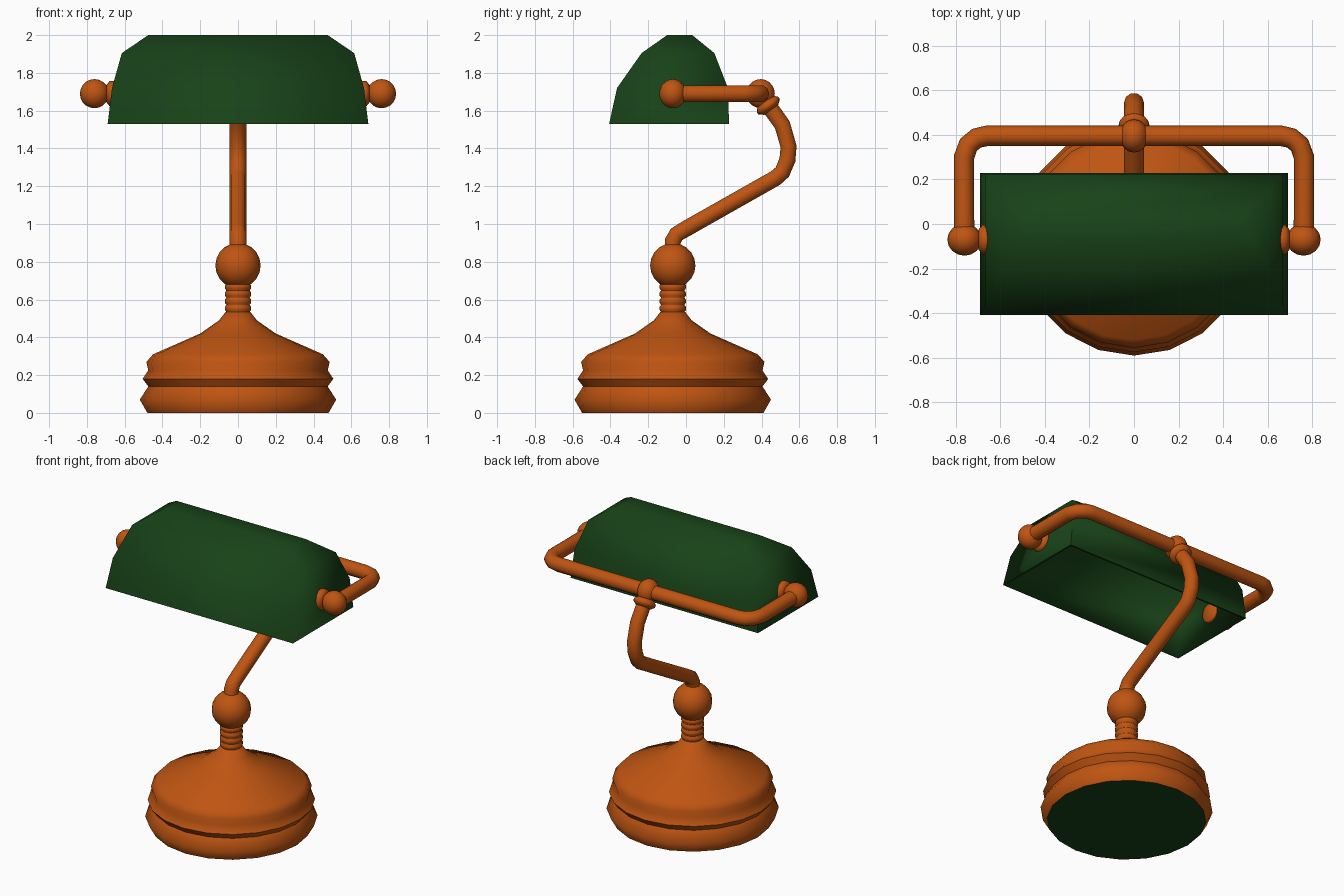
import bpy, bmesh
from math import sin, cos, pi, radians
from mathutils import Vector, Matrix

if "Cube" in bpy.data.objects:
    bpy.data.objects.remove(bpy.data.objects["Cube"])


def material(name, rgb):
    m = bpy.data.materials.new(name)
    m.diffuse_color = (*rgb, 1)
    m.use_nodes = True
    m.node_tree.nodes["Principled BSDF"].inputs["Base Color"].default_value = m.diffuse_color
    return m


COPPER = material("copper", (0.52, 0.09, 0.006))
GREEN = material("green", (0.009, 0.055, 0.009))
AXIS_Y = -0.07      # base and shade pivot line
BAR_Z = 1.69


def finish(obj, mat, angle):
    obj.data.materials.clear()
    obj.data.materials.append(mat)
    bpy.ops.object.select_all(action='DESELECT')
    obj.select_set(True)
    bpy.context.view_layer.objects.active = obj
    bpy.ops.object.shade_smooth_by_angle(angle=radians(angle))
    return obj


def loft(name, rings, mat, angle=65, cap=(True, True), matrix=None):
    """Skin a list of equal-length point loops."""
    bm = bmesh.new()
    loops = [[bm.verts.new(p) for p in ring] for ring in rings]
    n = len(loops[0])
    for a, b in zip(loops, loops[1:]):
        for i in range(n):
            j = (i + 1) % n
            bm.faces.new((a[i], a[j], b[j], b[i]))
    if cap[0]:
        bm.faces.new(loops[0][::-1])
    if cap[1]:
        bm.faces.new(loops[-1])
    if len(rings) > 1:
        bmesh.ops.recalc_face_normals(bm, faces=bm.faces)
    if matrix:
        bm.transform(matrix)
    me = bpy.data.meshes.new(name)
    bm.to_mesh(me)
    bm.free()
    obj = bpy.data.objects.new(name, me)
    bpy.context.collection.objects.link(obj)
    return finish(obj, mat, angle)


def circle(r, z, n):
    return [(r * cos(2 * pi * i / n), r * sin(2 * pi * i / n), z) for i in range(n)]


def lathe(name, profile, n, mat, matrix, **kw):
    return loft(name, [circle(r, z, n) for r, z in profile], mat, matrix=matrix, **kw)


def ball(name, loc, scale):
    bpy.ops.mesh.primitive_uv_sphere_add(segments=16, ring_count=10, radius=1)
    obj = bpy.context.object
    obj.name = name
    obj.data.transform(Matrix.Translation(loc) @ Matrix.Diagonal((*scale, 1)))
    return finish(obj, COPPER, 65)


def tube(name, points, radius):
    cu = bpy.data.curves.new(name, 'CURVE')
    cu.dimensions = '3D'
    cu.bevel_depth = radius
    cu.bevel_resolution = 3
    cu.use_fill_caps = True
    sp = cu.splines.new('POLY')
    sp.points.add(len(points) - 1)
    for p, co in zip(sp.points, points):
        p.co = (*co, 1)
    obj = bpy.data.objects.new(name, cu)
    bpy.context.collection.objects.link(obj)
    bpy.ops.object.select_all(action='DESELECT')
    obj.select_set(True)
    bpy.context.view_layer.objects.active = obj
    bpy.ops.object.convert(target='MESH')
    return finish(bpy.context.object, COPPER, 65)


foot = Matrix.Translation((0, AXIS_Y, 0))

# Stepped round base with green felt underneath
lathe("base", [(0.48, 0), (0.52, 0.07), (0.475, 0.14), (0.505, 0.18), (0.475, 0.225),
               (0.485, 0.27), (0.45, 0.31), (0.2, 0.42), (0.1, 0.49), (0.065, 0.535)],
      20, COPPER, foot, cap=(False, True))
loft("base_felt", [circle(0.48, 0, 20)], GREEN, cap=(True, False), matrix=foot)

# Ribbed neck and ball
neck = [(0.062, 0.52)]
for k in range(4):
    z = 0.535 + k * 0.038
    neck += [(0.062, z), (0.07, z + 0.01), (0.07, z + 0.026), (0.062, z + 0.036)]
lathe("neck", neck, 16, COPPER, foot)
ball("neck_ball", (0, AXIS_Y, 0.78), (0.12, 0.12, 0.12))

# Curved stem
stem = [(-0.07, 0.85), (-0.07, 0.91), (-0.05, 0.945), (0.0, 0.975), (0.474, 1.243),
        (0.51, 1.275), (0.537, 1.34), (0.543, 1.41), (0.51, 1.525), (0.437, 1.627), (0.39, BAR_Z)]
tube("stem", [(0, y, z) for y, z in stem], 0.045)

# Flared collar and joint where the stem meets the crossbar
aim = Vector((0, -0.58, 0.81)).to_track_quat('Z', 'Y').to_matrix().to_4x4()
lathe("collar", [(0.046, -0.025), (0.07, -0.005), (0.07, 0.01), (0.05, 0.03)], 16, COPPER,
      Matrix.Translation((0, 0.437, 1.625)) @ aim)
ball("joint", (0, 0.395, BAR_Z), (0.065, 0.075, 0.077))

# U-shaped crossbar holding the shade
half = [(0.66, 0.395), (0.705, 0.385), (0.742, 0.355), (0.762, 0.30), (0.762, AXIS_Y)]
path = [(-x, y, BAR_Z) for x, y in half[::-1]] + [(x, y, BAR_Z) for x, y in half]
tube("crossbar", path, 0.046)

# Pivot balls and washers on both ends
for side, s in (("left", -1), ("right", 1)):
    ball(side + "_pivot_ball", (s * 0.76, AXIS_Y, BAR_Z), (0.077, 0.072, 0.077))
    lathe(side + "_washer", [(0.06, 0.648), (0.066, 0.655), (0.066, 0.68), (0.045, 0.697)], 16, COPPER,
          Matrix.Translation((0, AXIS_Y, BAR_Z)) @ Matrix.Rotation(s * pi / 2, 4, 'Y'))


# Hollow shade: inner wall down to the rim, then outer wall up to the top
def rect(x, y0, y1, z, t=0.0):
    return [(-x + t, y0 + t, z), (x - t, y0 + t, z), (x - t, y1 - t, z), (-x + t, y1 - t, z)]


levels = [(0.69, -0.407, 0.228, 1.53), (0.667, -0.365, 0.222, 1.72),
          (0.615, -0.235, 0.15, 1.905), (0.475, -0.1, 0.033, 2.0)]
T = 0.012
inner = [rect(x, a, b, z - (T if z > 1.95 else 0), T) for x, a, b, z in levels]
loft("shade", inner[::-1] + [rect(*lv) for lv in levels], GREEN, angle=89)
